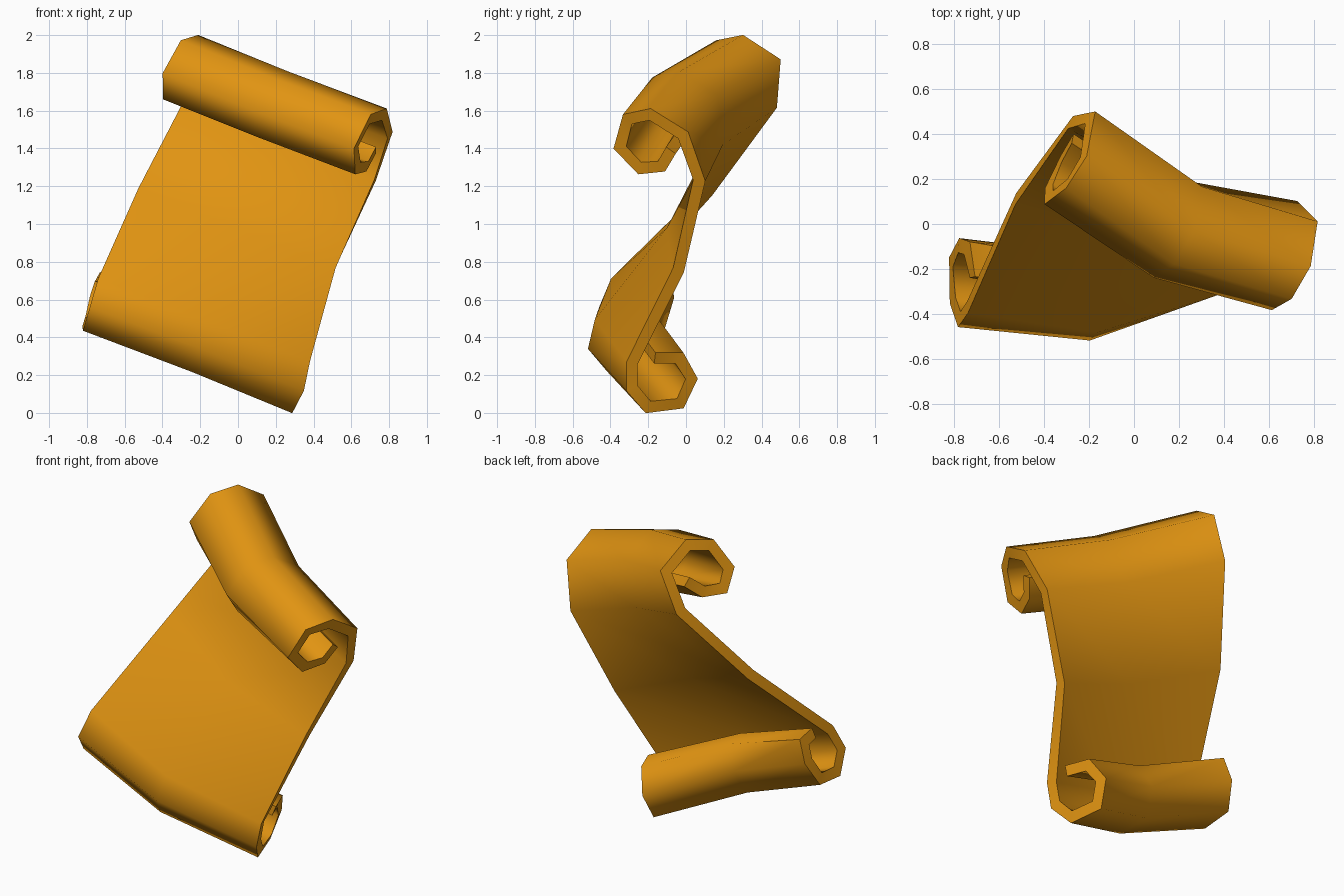
import bpy
import bmesh
from mathutils import Vector

cube = bpy.data.objects.get("Cube")
if cube:
    bpy.data.objects.remove(cube, do_unlink=True)

THICKNESS = 0.062

# Centre line of the sheet along its left edge: upper curl, sheet, lower curl
upper_curl = [(.73, -.08, 1.39), (.685, -.13, 1.305), (.635, -.245, 1.295),
              (.625, -.35, 1.405), (.70, -.31, 1.555), (.775, -.19, 1.58),
              (.805, -.015, 1.47), (.725, .07, 1.23)]
sheet_middle = [(.51, -.04, .755)]
lower_curl = [(.37, -.285, .265), (.343, -.285, .13), (.295, -.2, .03),
              (.25, -.03, .05), (.27, .03, .18), (.315, -.035, .29),
              (.365, -.165, .29)]
edge = [Vector(p) for p in upper_curl + sheet_middle + lower_curl]

# Width vector and bow of the sheet change with height, which twists it
WIDTH_LOW, WIDTH_HIGH = Vector((1.125, .14, -.435)), Vector((1.0, -.49, -.39))
BOW_LOW, BOW_HIGH = Vector((.02, -.13, 0)), Vector((-.02, -.09, 0))


def across(point, t):
    """Point a fraction t of the way across the sheet from its left edge."""
    height = min(max((point.z - .15) / 1.3, 0), 1)
    width = WIDTH_LOW.lerp(WIDTH_HIGH, height)
    width.x -= (1 - height) * .22 * (point.y + .3)
    bow = BOW_LOW.lerp(BOW_HIGH, height)
    return point - width * t + bow * 4 * t * (1 - t)


# Sheet surface as strips between left edge, middle and right edge
bm = bmesh.new()
rows = [[bm.verts.new(across(p, t)) for p in edge] for t in (0, .5, 1)]
for row, following in zip(rows, rows[1:]):
    for i in range(len(edge) - 1):
        bm.faces.new((row[i], row[i + 1], following[i + 1], following[i]))
bmesh.ops.recalc_face_normals(bm, faces=bm.faces)
mesh = bpy.data.meshes.new("scroll_sheet")
bm.to_mesh(mesh)
bm.free()
scroll = bpy.data.objects.new("scroll_sheet", mesh)
bpy.context.collection.objects.link(scroll)

# Parchment colour
parchment = bpy.data.materials.new("golden_parchment")
parchment.use_nodes = True
colour = (.75, .295, .006, 1)
parchment.diffuse_color = colour
for node in parchment.node_tree.nodes:
    if node.type == 'BSDF_PRINCIPLED':
        node.inputs["Base Color"].default_value = colour
mesh.materials.append(parchment)

# Thickness, then smooth curls with sharp rims
solid = scroll.modifiers.new("thickness", 'SOLIDIFY')
solid.thickness = THICKNESS
solid.offset = 0
solid.use_even_offset = True
for other in bpy.context.selected_objects:
    other.select_set(False)
bpy.context.view_layer.objects.active = scroll
scroll.select_set(True)
bpy.ops.object.modifier_apply(modifier=solid.name)
bpy.ops.object.shade_smooth_by_angle(angle=1.15)
